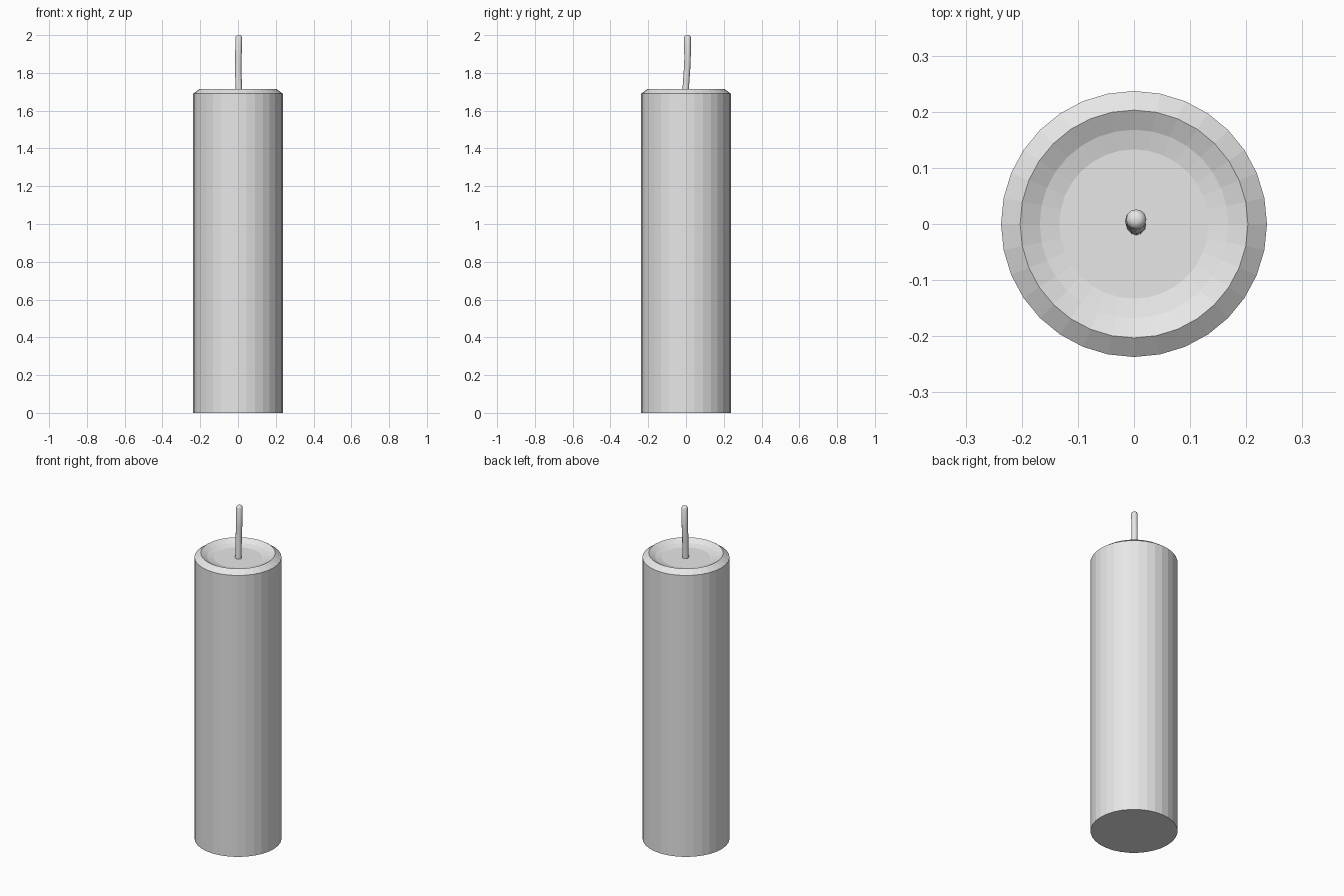
import bpy, bmesh, math
from mathutils import Vector

cube = bpy.data.objects.get("Cube")
if cube:
    bpy.data.objects.remove(cube, do_unlink=True)

# Single plain grey for wax and wick
grey = bpy.data.materials.new("plain_grey")
grey.use_nodes = True
grey.diffuse_color = (0.8, 0.8, 0.8, 1)
grey.node_tree.nodes["Principled BSDF"].inputs["Base Color"].default_value = (0.8, 0.8, 0.8, 1)


def loft(name, rings, sides):
    """Skin a stack of horizontal rings (centre, radius) and cap both ends."""
    bm = bmesh.new()
    loops = []
    for centre, radius in rings:
        loop = []
        for i in range(sides):
            a = math.tau * i / sides
            offset = Vector((math.cos(a), math.sin(a), 0)) * radius
            loop.append(bm.verts.new(Vector(centre) + offset))
        loops.append(loop)
    for low, high in zip(loops, loops[1:]):
        for i in range(sides):
            j = (i + 1) % sides
            bm.faces.new((low[i], low[j], high[j], high[i]))
    bm.faces.new(loops[0][::-1])
    bm.faces.new(loops[-1])
    bmesh.ops.recalc_face_normals(bm, faces=bm.faces)
    mesh = bpy.data.meshes.new(name)
    bm.to_mesh(mesh)
    bm.free()
    mesh.materials.append(grey)
    obj = bpy.data.objects.new(name, mesh)
    bpy.context.collection.objects.link(obj)
    return obj


# Wax body: faceted pillar, bevelled rim, shallow dished top
profile = [(0.237, 0), (0.237, 1.69), (0.203, 1.715), (0.168, 1.696), (0.133, 1.687)]
loft("candle_body", [((0, 0, z), r) for r, z in profile], 32)

# Wick: slightly bent cord with a rounded tip
wick_path = [
    ((0.004, -0.002, 1.68), 0.018),
    ((0.004, 0.000, 1.74), 0.017),
    ((0.001, 0.005, 1.81), 0.017),
    ((0.002, 0.008, 1.87), 0.017),
    ((0.004, 0.008, 1.988), 0.018),
    ((0.004, 0.008, 1.996), 0.014),
    ((0.004, 0.008, 2.0), 0.007),
]
wick = loft("wick", wick_path, 12)
bpy.context.view_layer.objects.active = wick
wick.select_set(True)
bpy.ops.object.shade_smooth_by_angle(angle=math.radians(50))
